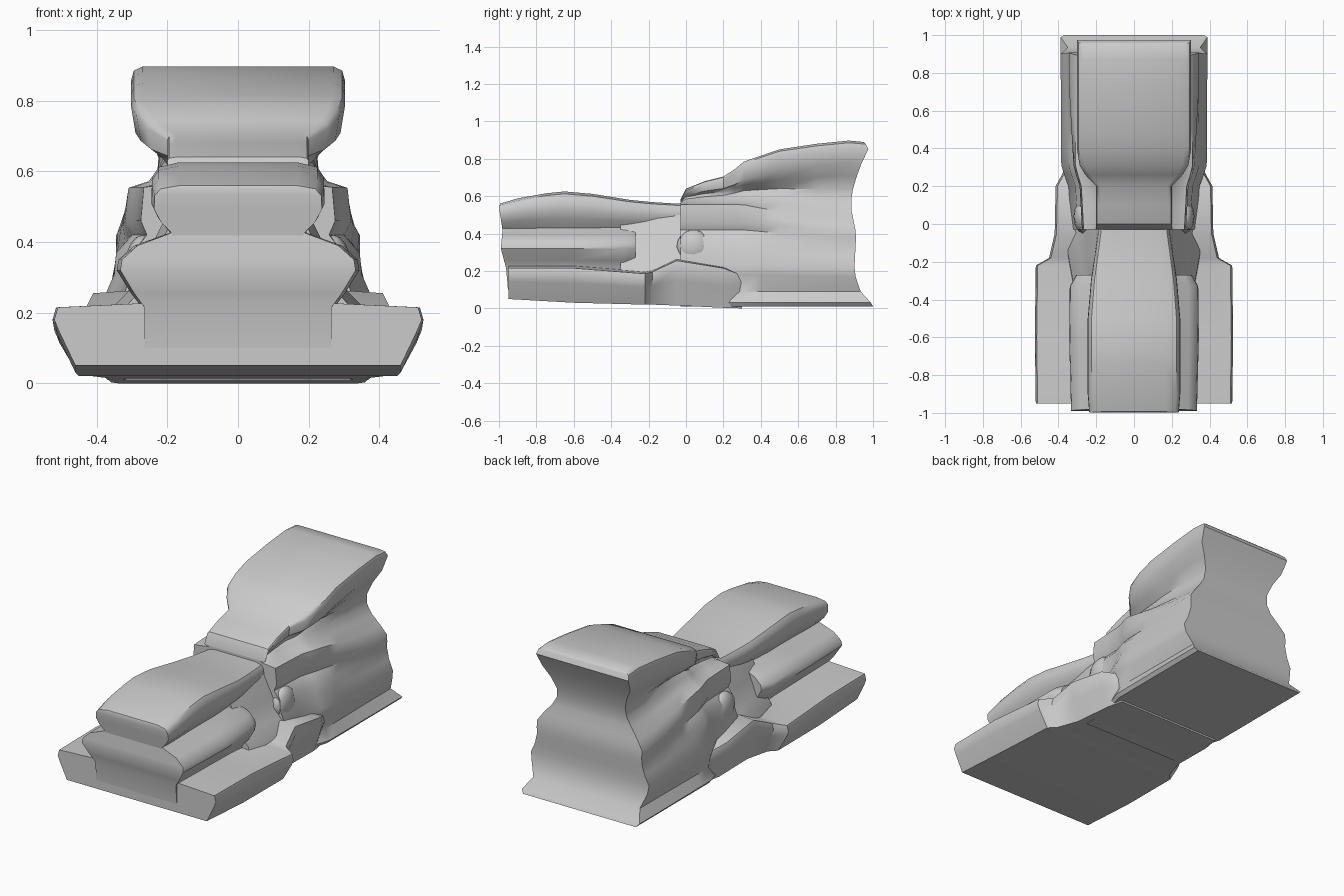
import bpy, bmesh
from math import radians


def lerp(table, t):
    """Piecewise linear lookup in [(key, value), ...]."""
    if t <= table[0][0]:
        return table[0][1]
    for (a, va), (b, vb) in zip(table, table[1:]):
        if t <= b:
            return va + (vb - va) * (t - a) / (b - a)
    return table[-1][1]


def loft(name, rings):
    """Skin symmetric rings; each ring is a half outline [(x, y, z)] from bottom to top."""
    bm = bmesh.new()
    n = len(rings[0])
    rows = []
    for half in rings:
        right = [bm.verts.new(p) for p in half]
        left = [bm.verts.new((-x, y, z)) for x, y, z in half]
        rows.append(right + left[::-1])
    m = 2 * n
    for a, b in zip(rows, rows[1:]):
        for i in range(m):
            j = (i + 1) % m
            bm.faces.new((a[i], a[j], b[j], b[i]))
    for row in (rows[0], rows[-1]):
        for i in range(n - 1):
            bm.faces.new((row[i], row[i + 1], row[m - 2 - i], row[m - 1 - i]))
    bmesh.ops.recalc_face_normals(bm, faces=bm.faces)
    me = bpy.data.meshes.new(name)
    bm.to_mesh(me)
    bm.free()
    ob = bpy.data.objects.new(name, me)
    bpy.context.collection.objects.link(ob)
    smooth(ob)
    return ob


def smooth(ob):
    bpy.ops.object.select_all(action='DESELECT')
    ob.select_set(True)
    bpy.context.view_layer.objects.active = ob
    bpy.ops.object.shade_smooth_by_angle(angle=radians(40))


# Wide base slab: y, bottom half width, top half width, underside, top
base = [(-0.95, 0.46, 0.52, 0.05, 0.22), (-0.6, 0.46, 0.525, 0.03, 0.22),
        (-0.22, 0.45, 0.52, 0.02, 0.19), (-0.18, 0.41, 0.45, 0.02, 0.20),
        (-0.05, 0.37, 0.42, 0.015, 0.26), (0.20, 0.36, 0.415, 0.003, 0.22),
        (0.30, 0.34, 0.36, 0.0, 0.18)]
loft("base_slab", [[(wb, y, zb), (wt - 0.015, y, zb + 0.55 * (zt - zb)),
                    (wt, y, zt - 0.04), (wt - 0.01, y, zt - 0.005),
                    (0.2, y, zt + 0.01)] for y, wb, wt, zb, zt in base])

# Front side fenders, bulging out under the hood and leaning into the slab
fender = [(0.27, 0.1), (0.27, 0.215), (0.30, 0.255), (0.34, 0.32),
          (0.335, 0.35), (0.29, 0.39), (0.195, 0.425), (0.17, 0.45)]
fender_front = [(0.1, -0.952), (0.215, -0.962), (0.32, -0.99), (0.45, -0.978)]
loft("front_fenders", [[(x * s, lerp(fender_front, z) if y < -0.95 else y, z)
                        for x, z in fender]
                       for y, s in [(-0.99, 0.98), (-0.6, 1.01), (-0.33, 1), (-0.27, 0.9)]])

# Hood with pinched waist, narrowing backwards
hood_top = [(-1, 0.56), (-0.9, 0.588), (-0.75, 0.615), (-0.65, 0.625), (-0.5, 0.612),
            (-0.3, 0.58), (-0.1, 0.56), (0.1, 0.56)]
hood = [(0.20, 0.40), (0.19, 0.43), (0.225, 0.48), (0.245, 0.53), (0.243, 0.585),
        (0.225, 0.612), (0.17, 0.625)]
hood_wide = [(-1, 0.97), (-0.9, 1), (-0.45, 1), (-0.3, 0.93), (-0.05, 0.78), (0.1, 0.78)]
hood_front = [(0.4, -0.978), (0.54, -1.0), (0.57, -0.99)]


def hood_point(x, z, y):
    zz = 0.4 + (z - 0.4) * (lerp(hood_top, y) - 0.4) / 0.225
    return (x * lerp(hood_wide, y), lerp(hood_front, zz) if y < -0.95 else y, zz)


loft("hood", [[hood_point(x, z, y) for x, z in hood]
              for y in (-1, -0.9, -0.75, -0.65, -0.5, -0.3, -0.18, -0.05, 0.1)])

# Sloping waist joining the front and rear bodies
waist = [(0.36, 0.1), (0.35, 0.22), (0.29, 0.28), (0.25, 0.38), (0.2, 0.48), (0.17, 0.54)]
loft("waist", [[(x * s, y, z) for x, z in waist]
               for y, s in [(-0.35, 0.9), (-0.15, 1), (0.12, 1)]])

# Rear body: stacked ledges, deep neck and overhanging roof; the ledge sinks and
# the neck opens up from the front section to the back section
rear_front = [(0.37, 0.01), (0.385, 0.03), (0.355, 0.09), (0.375, 0.18), (0.385, 0.23),
              (0.35, 0.31), (0.345, 0.37), (0.30, 0.42), (0.32, 0.46), (0.31, 0.555),
              (0.25, 0.58), (0.225, 0.63), (0.20, 0.665), (0.255, 0.71), (0.29, 0.75),
              (0.303, 0.86), (0.295, 0.888), (0.27, 0.90)]
rear_back = [(0.37, 0.01), (0.388, 0.03), (0.35, 0.09), (0.38, 0.17), (0.388, 0.22),
             (0.36, 0.28), (0.345, 0.34), (0.345, 0.38), (0.345, 0.42), (0.31, 0.47),
             (0.26, 0.53), (0.23, 0.58), (0.225, 0.64), (0.25, 0.71), (0.29, 0.78),
             (0.303, 0.86), (0.295, 0.888), (0.27, 0.90)]
back_mix = [(0.3, 0), (0.75, 1), (1, 1)]
rear_top = [(-0.03, 0.58), (0.0, 0.64), (0.1, 0.68), (0.22, 0.71), (0.31, 0.785),
            (0.5, 0.85), (0.7, 0.88), (0.9, 0.9), (1, 0.885)]
low_wide = [(-0.03, 0.86), (0.2, 0.9), (0.3, 1), (1, 1)]
up_wide = [(0, 0.66), (0.2, 0.66), (0.27, 0.88), (0.34, 1), (1, 1)]
neck_in = [(0.0, 1.3), (0.2, 1.3), (0.34, 1.0)]
back_edge = [(0.02, 1.0), (0.06, 0.955), (0.11, 0.92), (0.2, 0.90), (0.4, 0.91),
             (0.55, 0.88), (0.66, 0.895), (0.8, 0.945), (0.87, 0.98), (0.9, 0.95)]


def rear_point(front, back, y):
    t = lerp(back_mix, y)
    x, z = (a + (b - a) * t for a, b in zip(front, back))
    edge = lerp(back_edge, z)
    yy = edge if y > 0.9 else min(y, edge - 0.02)
    if front[1] < 0.56:
        return (x * lerp(low_wide, y), yy, z)
    s = lerp(up_wide, y)
    if front[1] < 0.68:
        s *= lerp(neck_in, y)
    if z > 0.56:
        z = 0.56 + (z - 0.56) * (lerp(rear_top, y) - 0.56) / 0.34
    return (x * s, yy, z)


loft("rear_body", [[rear_point(f, b, y) for f, b in zip(rear_front, rear_back)]
                   for y in (-0.03, 0.0, 0.1, 0.2, 0.26, 0.31, 0.4, 0.5, 0.7, 0.87, 0.97)])

# Low rounded lumps in the hollow on each side of the waist
for side, label in ((1, "right"), (-1, "left")):
    bpy.ops.mesh.primitive_uv_sphere_add(segments=12, ring_count=8, radius=1,
                                         location=(side * 0.27, 0.04, 0.33))
    lump = bpy.context.object
    lump.name = "side_lump_" + label
    lump.scale = (0.05, 0.09, 0.09)
    smooth(lump)
